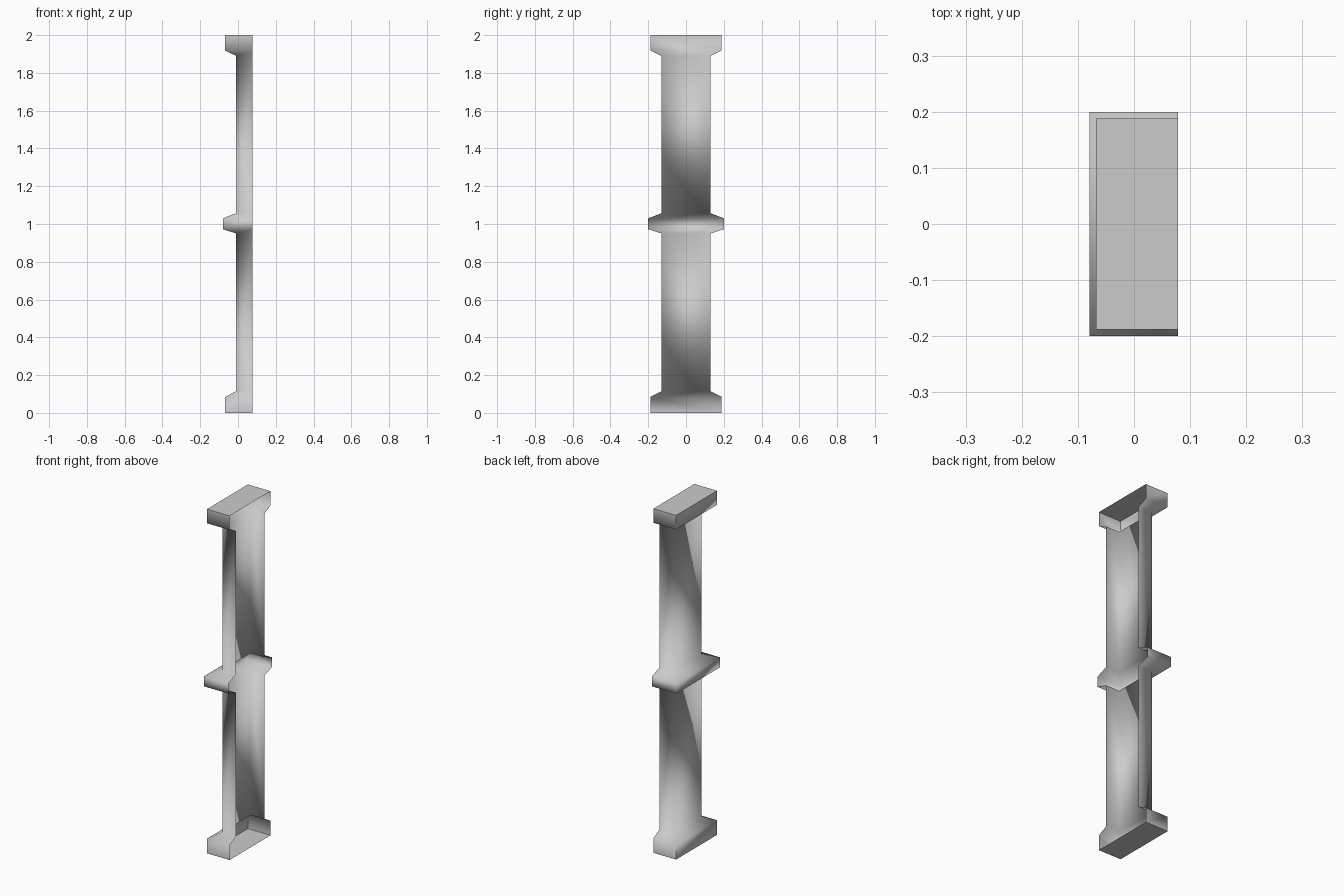
import bpy, bmesh, math

if "Cube" in bpy.data.objects:
    bpy.data.objects.remove(bpy.data.objects["Cube"])

BACK = 0.078  # open side that sits against a wall

# Half profile of the pilaster: (left x, half width y, height z)
base = (-0.068, 0.188)
shaft = (-0.01, 0.13)
band = (-0.079, 0.2)
profile = [
    (*base, 0.0), (*base, 0.085), (*shaft, 0.115),
    (*shaft, 0.95), (*band, 0.972), (*band, 1.03), (*shaft, 1.057),
    (*shaft, 1.89), (*base, 1.918), (*base, 2.0),
]

bm = bmesh.new()

# Three-sided cross-section at every height
rings = []
for x, w, z in profile:
    corners = [(BACK, w), (x, w), (x, -w), (BACK, -w)]
    rings.append([bm.verts.new((cx, cy, z)) for cx, cy in corners])

# Moulded skin, left open at the back
for low, high in zip(rings, rings[1:]):
    for i in range(3):
        bm.faces.new((low[i], low[i + 1], high[i + 1], high[i]))

# Bottom and top caps
bm.faces.new(rings[0][::-1])
bm.faces.new(rings[-1])

mesh = bpy.data.meshes.new("pilaster")
bm.to_mesh(mesh)
bm.free()
pilaster = bpy.data.objects.new("pilaster", mesh)
bpy.context.collection.objects.link(pilaster)

# Soft mouldings, crisp vertical corners
bpy.context.view_layer.objects.active = pilaster
pilaster.select_set(True)
bpy.ops.object.shade_smooth_by_angle(angle=math.radians(75))
